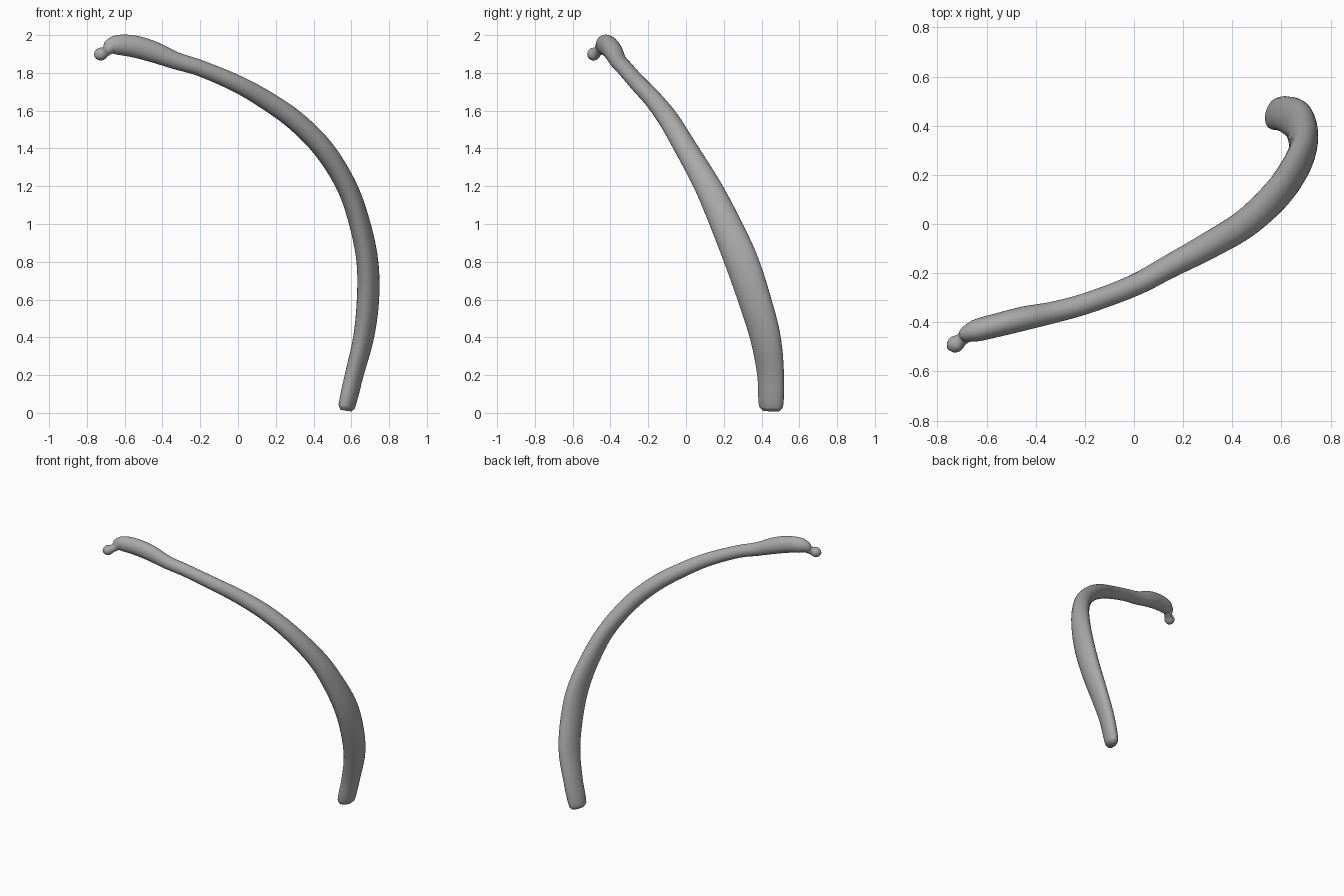
import bpy, bmesh, math
from mathutils import Vector

cube = bpy.data.objects.get("Cube")
if cube:
    bpy.data.objects.remove(cube, do_unlink=True)

bone = bpy.data.materials.new("bone_grey")
bone.use_nodes = True
GREY = (0.4, 0.4, 0.4, 1)
bone.diffuse_color = GREY
bone.node_tree.nodes["Principled BSDF"].inputs["Base Color"].default_value = GREY

# Sections along the shaft: x, y, z, half width, half thickness
SECTIONS = [
    (.572, .45, .012, .048, .026), (.576, .45, .035, .066, .041), (.615, .448, .2, .073, .046),
    (.665, .42, .4, .083, .052), (.688, .363, .6, .088, .057), (.685, .295, .8, .09, .056),
    (.645, .21, 1.0, .081, .055), (.575, .115, 1.2, .07, .054), (.45, 0, 1.4, .06, .055),
    (.3, -.09, 1.55, .055, .053), (.15, -.17, 1.655, .048, .05), (0, -.25, 1.74, .044, .046),
    (-.2, -.325, 1.825, .043, .043), (-.33, -.36, 1.865, .044, .046), (-.45, -.385, 1.912, .049, .056),
    (-.55, -.41, 1.94, .048, .058), (-.64, -.433, 1.948, .045, .052), (-.675, -.447, 1.937, .035, .042),
    (-.69, -.46, 1.92, .028, .028), (-.705, -.473, 1.91, .027, .027), (-.725, -.488, 1.9, .034, .034),
    (-.745, -.5, 1.893, .026, .026), (-.756, -.507, 1.889, .008, .008),
]
STEPS, SIDES = 5, 28


def smooth_path(rows):
    """Catmull-Rom interpolation through all section values."""
    rows = [Vector(r) for r in rows]
    out = []
    for i in range(len(rows) - 1):
        p1, p2 = rows[i], rows[i + 1]
        p0, p3 = rows[max(i - 1, 0)], rows[min(i + 2, len(rows) - 1)]
        # Tangents scaled by spacing so uneven sections do not overshoot
        d0, d1, d2 = [max((b.xyz - a.xyz).length, 1e-6) for a, b in ((p0, p1), (p1, p2), (p2, p3))]
        m1 = (p2 - p0) * (d1 / (d1 + (d0 if i else 0)))
        m2 = (p3 - p1) * (d1 / (d1 + (d2 if p3 != p2 else 0)))
        for s in range(STEPS):
            t = s / STEPS
            out.append(p1 * (2*t**3 - 3*t**2 + 1) + m1 * (t**3 - 2*t**2 + t)
                       + p2 * (3*t**2 - 2*t**3) + m2 * (t**3 - t**2))
    return out + [rows[-1]]


# Loft elliptical rings, twisting the broad lower shaft slightly outward
bm = bmesh.new()
path = smooth_path(SECTIONS)
rings = []
for i, row in enumerate(path):
    centre = Vector(row[:3])
    ahead, behind = path[min(i + 2, len(path) - 1)], path[max(i - 2, 0)]
    tangent = (Vector(ahead[:3]) - Vector(behind[:3])).normalized()
    twist = math.radians(20) * max(0, 1 - centre.z / 1.8)
    wide = Vector((math.sin(twist), math.cos(twist), 0))
    wide = (wide - tangent * wide.dot(tangent)).normalized()
    thick = tangent.cross(wide)
    rings.append([bm.verts.new(centre + wide * (row[3] * math.cos(a)) + thick * (row[4] * math.sin(a)))
                  for a in (2 * math.pi * k / SIDES for k in range(SIDES))])
for low, high in zip(rings, rings[1:]):
    for k in range(SIDES):
        n = (k + 1) % SIDES
        bm.faces.new((low[k], low[n], high[n], high[k]))
bm.faces.new(rings[0])
bm.faces.new(rings[-1])
bmesh.ops.recalc_face_normals(bm, faces=bm.faces)

mesh = bpy.data.meshes.new("rib_bone")
bm.to_mesh(mesh)
bm.free()
mesh.materials.append(bone)
rib = bpy.data.objects.new("rib_bone", mesh)
bpy.context.collection.objects.link(rib)
bpy.context.view_layer.objects.active = rib
rib.select_set(True)
bpy.ops.object.shade_smooth_by_angle(angle=math.radians(60))
